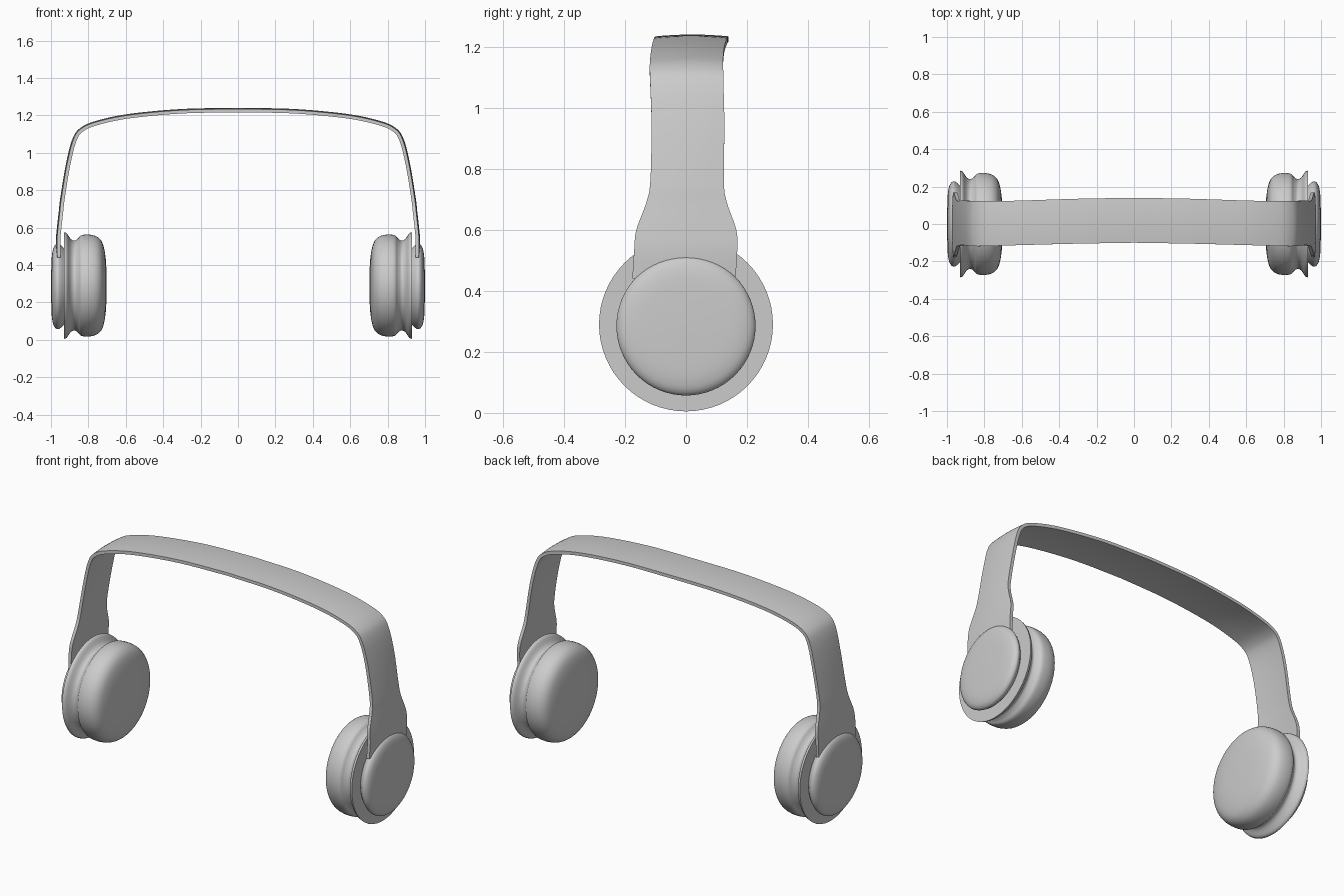
import bpy, bmesh, math
from mathutils import Vector

cube = bpy.data.objects.get("Cube")
if cube:
    bpy.data.objects.remove(cube, do_unlink=True)

GREY = (0.6, 0.6, 0.6, 1)
grey = bpy.data.materials.new("plain grey")
grey.use_nodes = True
grey.diffuse_color = GREY
grey.node_tree.nodes["Principled BSDF"].inputs["Base Color"].default_value = GREY


def smooth_path(points, steps):
    """Catmull-Rom curve through points of any dimension."""
    pts = [Vector(p) for p in points]
    pts = [2 * pts[0] - pts[1]] + pts + [2 * pts[-1] - pts[-2]]
    out = []
    for a, b, c, d in zip(pts, pts[1:], pts[2:], pts[3:]):
        for i in range(steps):
            t = i / steps
            out.append(0.5 * (2 * b + (c - a) * t + (2 * a - 5 * b + 4 * c - d) * t**2
                              + (3 * b - a - 3 * c + d) * t**3))
    return out + [pts[-2]]


def finish(bm, name, angle=40):
    bmesh.ops.recalc_face_normals(bm, faces=bm.faces)
    mesh = bpy.data.meshes.new(name)
    bm.to_mesh(mesh)
    bm.free()
    mesh.materials.append(grey)
    obj = bpy.data.objects.new(name, mesh)
    bpy.context.collection.objects.link(obj)
    bpy.ops.object.select_all(action="DESELECT")
    obj.select_set(True)
    bpy.context.view_layer.objects.active = obj
    bpy.ops.object.shade_smooth_by_angle(angle=math.radians(angle))
    return obj


def lathe(name, profile, side, centre_z, segments=64):
    """Turn an (x, radius) profile about the ear axis."""
    bm = bmesh.new()
    verts = [bm.verts.new((side * x, 0, centre_z + r)) for x, r in profile]
    edges = [bm.edges.new(pair) for pair in zip(verts, verts[1:])]
    bmesh.ops.spin(bm, geom=verts + edges, cent=(0, 0, centre_z), axis=(1, 0, 0),
                   angle=math.tau, steps=segments, use_merge=True)
    bmesh.ops.remove_doubles(bm, verts=bm.verts, dist=0.0002)
    return finish(bm, name)


# Ear cups: flange flowing through a groove into the cushion, plus an outer cap
cushion = smooth_path([(0.93, 0.285), (0.915, 0.279), (0.895, 0.25), (0.875, 0.24),
                       (0.855, 0.252), (0.835, 0.27), (0.785, 0.271), (0.745, 0.255),
                       (0.72, 0.215), (0.706, 0.13), (0.702, 0)], 4)
cap = smooth_path([(0.945, 0.22), (0.962, 0.228), (0.978, 0.22), (0.99, 0.195),
                   (0.997, 0.14), (1.0, 0)], 4)
for side, label in ((1, "left"), (-1, "right")):
    lathe(label + "_ear_cushion", [(0.93, 0)] + cushion, side, 0.29)
    lathe(label + "_outer_cap", [(0.925, 0), (0.925, 0.2)] + cap, side, 0.285)

# Headband: outer-surface stations as x, z, back edge y, front edge y
half = smooth_path([(0, 1.24, 0.14, -0.1), (0.3, 1.234, 0.135, -0.105),
                    (0.58, 1.208, 0.126, -0.112), (0.75, 1.173, 0.122, -0.117),
                    (0.84, 1.135, 0.122, -0.119), (0.885, 1.075, 0.123, -0.117),
                    (0.92, 0.94, 0.126, -0.113), (0.95, 0.76, 0.124, -0.117),
                    (0.958, 0.69, 0.134, -0.13), (0.968, 0.6, 0.165, -0.163),
                    (0.974, 0.53, 0.168, -0.17), (0.972, 0.44, 0.162, -0.176)], 5)
stations = [Vector((-s[0], *s[1:])) for s in reversed(half[1:])] + half
ACROSS, CROWN, THICK = 8, 0.006, 0.018
bm = bmesh.new()
outer, inner = [], []
for i, s in enumerate(stations):
    a, b = stations[max(i - 1, 0)], stations[min(i + 1, len(stations) - 1)]
    normal = Vector((a[1] - b[1], 0, b[0] - a[0])).normalized()
    rows = ([], [])
    for k in range(ACROSS + 1):
        t = k / ACROSS
        dip = CROWN * (2 * t - 1) ** 2
        p = Vector((s[0], s[2] + (s[3] - s[2]) * t, s[1])) - normal * dip
        rows[0].append(bm.verts.new(p))
        rows[1].append(bm.verts.new(p - normal * THICK))
    outer.append(rows[0])
    inner.append(rows[1])
loops = [o + n[::-1] for o, n in zip(outer, inner)]
for p, q in zip(loops, loops[1:]):
    for k in range(len(p)):
        j = (k + 1) % len(p)
        bm.faces.new((p[k], p[j], q[j], q[k]))
for o, n in ((outer[0], inner[0]), (outer[-1], inner[-1])):
    for k in range(ACROSS):
        bm.faces.new((o[k], o[k + 1], n[k + 1], n[k]))
finish(bm, "headband")
